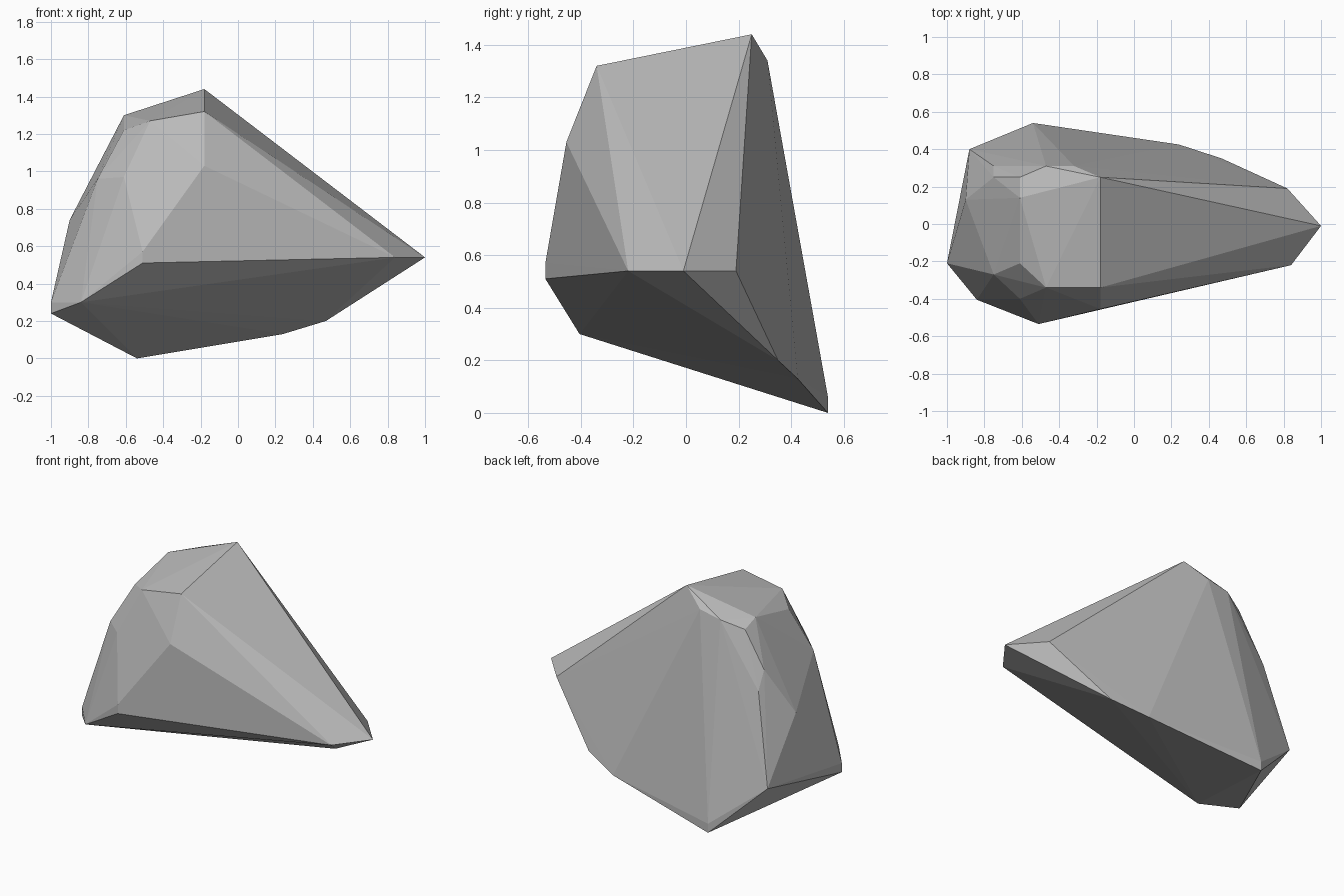
import bpy
import bmesh

cube = bpy.data.objects.get("Cube")
if cube:
    bpy.data.objects.remove(cube, do_unlink=True)


def make_material(name, color):
    material = bpy.data.materials.new(name)
    material.use_nodes = True
    material.diffuse_color = color
    shader = next(n for n in material.node_tree.nodes if n.type == 'BSDF_PRINCIPLED')
    shader.inputs["Base Color"].default_value = color
    shader.inputs["Roughness"].default_value = 0.9
    return material


def make_hull(name, corners, material):
    """Wrap a faceted convex shell around the corner points."""
    bm = bmesh.new()
    for corner in corners:
        bm.verts.new(corner)
    hull = bmesh.ops.convex_hull(bm, input=bm.verts, use_existing_faces=False)
    # Remove any point that fell inside the shell
    loose = [v for v in bm.verts if not v.link_faces]
    bmesh.ops.delete(bm, geom=loose, context='VERTS')
    bmesh.ops.recalc_face_normals(bm, faces=bm.faces)
    mesh = bpy.data.meshes.new(name)
    bm.to_mesh(mesh)
    bm.free()
    mesh.materials.append(material)
    rock = bpy.data.objects.new(name, mesh)
    bpy.context.collection.objects.link(rock)
    return rock


# Pointed end
tip = [(1, -.01, .54), (.84, -.22, .54), (.82, .19, .54)]

# Crown ridge and the shoulders just below it
crown = [(-.18, .25, 1.44), (-.18, -.34, 1.32), (-.47, -.34, 1.27),
         (-.32, .31, 1.34), (-.47, .31, 1.31), (-.61, .25, 1.26),
         (-.61, .14, 1.3), (-.61, -.21, 1.22)]

# Chipped blunt end and front shoulder
flank = [(-.75, .25, 1.03), (-.75, .31, .91), (-.75, -.27, .96),
         (-.9, .13, .74), (-.61, -.4, .97), (-.18, -.455, 1.03)]

# Lower rim with short upright edges
rim = [(-.51, -.535, .51), (-.51, -.535, .57), (-.84, -.405, .3),
       (-1, -.21, .24), (-1, -.21, .3), (-.88, .4, .33)]

# Sloping keel along the back
keel = [(-.54, .54, 0), (-.54, .54, .06), (.24, .425, .13), (.47, .35, .2)]

stone_grey = make_material("stone grey", (.5, .5, .5, 1))
make_hull("rock", tip + crown + flank + rim + keel, stone_grey)
